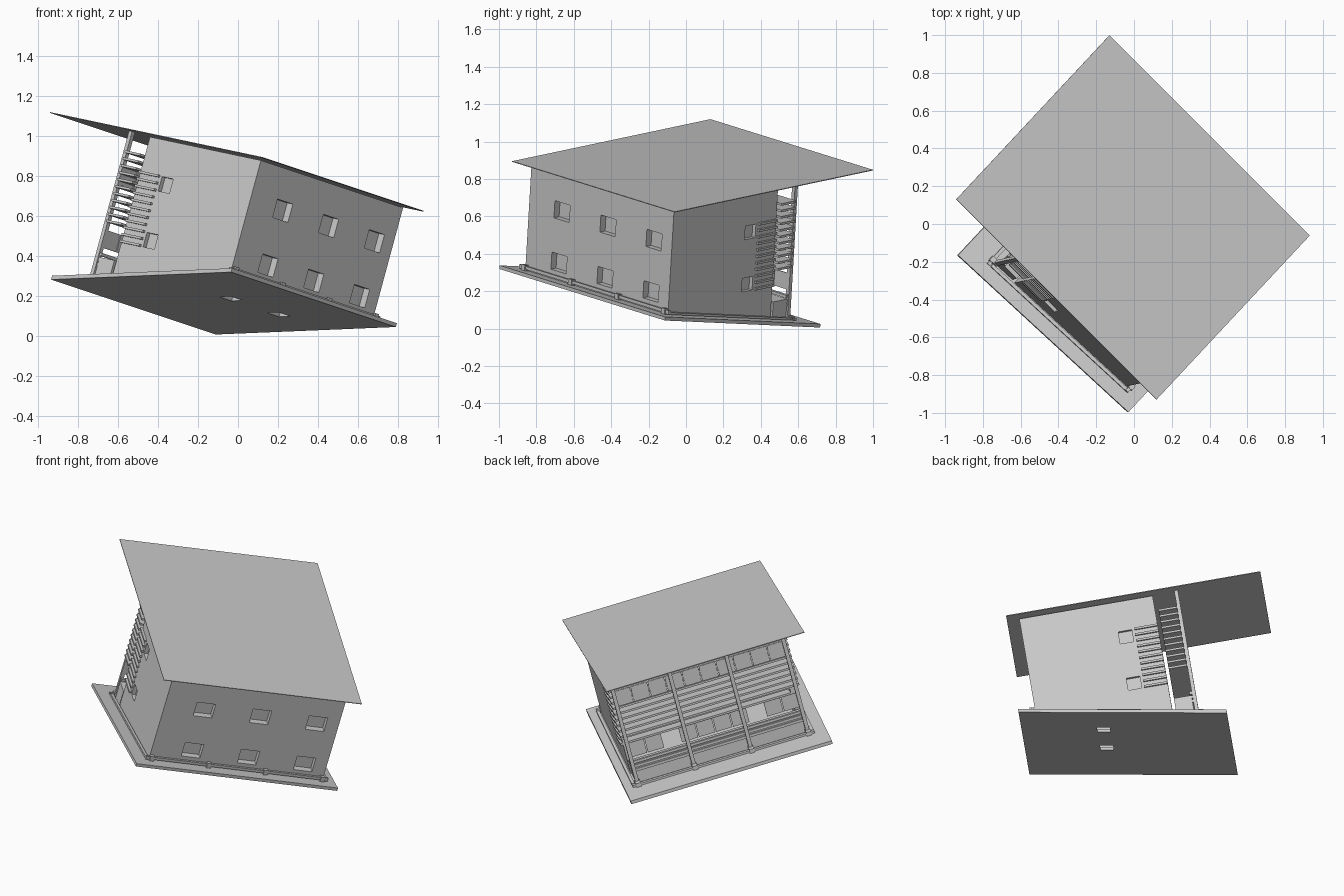
import bpy, bmesh
from mathutils import Vector, Matrix

if "Cube" in bpy.data.objects:
    bpy.data.objects.remove(bpy.data.objects["Cube"])

# Tilted house frame: a = depth, b = width, c = height (0 at the roof)
A = Vector((0.699, -0.699, -0.148)).normalized()
B = Vector((0.666, 0.712, -0.222))
B = (B - A * B.dot(A)).normalized()
C = A.cross(B)
FRAME = Matrix((A, B, C)).transposed().to_4x4()
FRAME.translation = (-0.005, 0.035, 0.8725)

grey = bpy.data.materials.new("plain_grey")
grey.diffuse_color = (0.6, 0.6, 0.6, 1)
grey.use_nodes = True
grey.node_tree.nodes["Principled BSDF"].inputs["Base Color"].default_value = grey.diffuse_color


def ground(a):
    """Height of the sloping slab's upper face."""
    return -0.692 + 0.186 * (a - 0.18)


def make(name, bm, helper=False):
    bmesh.ops.recalc_face_normals(bm, faces=bm.faces)
    me = bpy.data.meshes.new(name)
    bm.to_mesh(me)
    bm.free()
    me.materials.append(grey)
    ob = bpy.data.objects.new(name, me)
    bpy.context.collection.objects.link(ob)
    ob.matrix_world = FRAME
    if helper:
        ob.hide_render = True
        ob.hide_viewport = True
    return ob


def prism(bm, profile, b0, b1):
    """Extrude an (a, c) profile from b0 to b1."""
    lo = [bm.verts.new((a, b0, c)) for a, c in profile]
    hi = [bm.verts.new((a, b1, c)) for a, c in profile]
    bm.faces.new(lo)
    bm.faces.new(hi[::-1])
    n = len(lo)
    for i in range(n):
        j = (i + 1) % n
        bm.faces.new((lo[j], lo[i], hi[i], hi[j]))


def box(bm, a0, a1, b0, b1, c0, c1):
    prism(bm, [(a0, c0), (a1, c0), (a1, c1), (a0, c1)], b0, b1)


def standing(bm, a0, a1, b0, b1, top):
    """Box whose foot follows the slope."""
    prism(bm, [(a0, ground(a0)), (a1, ground(a1)), (a1, top), (a0, top)], b0, b1)


def sloped(bm, a0, a1, b0, b1, low, high):
    """Box lying parallel to the slab."""
    prism(bm, [(a0, ground(a0) + low), (a1, ground(a1) + low),
               (a1, ground(a1) + high), (a0, ground(a0) + high)], b0, b1)


def cut(ob, cutter):
    m = ob.modifiers.new("cut", 'BOOLEAN')
    m.operation = 'DIFFERENCE'
    m.solver = 'EXACT'
    m.object = cutter


# Roof sheet
bm = bmesh.new()
box(bm, -0.758, 0.758, -0.6095, 0.6095, -0.004, 0)
make("roof", bm)

# Sloping ground slab with two floor openings
bm = bmesh.new()
sloped(bm, -0.423, 0.783, -0.632, 0.608, -0.02, 0)
slab = make("ground_slab", bm)
bm = bmesh.new()
for b in (-0.097, 0.26):
    box(bm, 0.27, 0.345, b - 0.045, b + 0.045, -0.9, -0.5)
cut(slab, make("floor_opening_cutter", bm, True))

# Window recess cutters
ROWS = ((-0.265, -0.17), (-0.55, -0.455))
bm = bmesh.new()
for c0, c1 in ROWS:
    for b in (-0.29, 0.055, 0.40):
        box(bm, 0.645, 0.75, b - 0.057, b + 0.057, c0, c1)
front_cutter = make("front_window_cutter", bm, True)
bm = bmesh.new()
for c0, c1 in ((-0.27, -0.195), (-0.56, -0.485)):
    for s in (-1, 1):
        b0, b1 = sorted((s * 0.512, s * 0.6))
        box(bm, 0.045, 0.125, b0, b1, c0, c1)
side_cutter = make("side_window_cutter", bm, True)

# Walls
bm = bmesh.new()
standing(bm, 0.635, 0.685, -0.535, 0.535, -0.012)
cut(make("front_wall", bm), front_cutter)
for side, s in (("left", -1), ("right", 1)):
    bm = bmesh.new()
    b0, b1 = sorted((s * 0.5, s * 0.535))
    standing(bm, -0.11, 0.635, b0, b1, -0.012)
    cut(make(side + "_wall", bm), side_cutter)

# Gallery posts
POSTS = (-0.525, -0.175, 0.175, 0.525)
bm = bmesh.new()
for b in POSTS:
    standing(bm, -0.262, -0.24, b - 0.011, b + 0.011, -0.004)
make("gallery_posts", bm)

# Two banks of long horizontal louvres
for name, a0, a1, top, count in (("outer_louvres", -0.24, -0.13, -0.105, 11),
                                 ("inner_louvres", -0.11, 0.03, -0.19, 11)):
    bm = bmesh.new()
    for i in range(count):
        c = top - i * 0.036
        box(bm, a0, a1, -0.55, 0.55, c - 0.012, c)
    make(name, bm)

# Rows of thin panels along the gallery, two left open below
for name, c0, c1, skip in (("upper_panels", -0.28, -0.185, ()),
                           ("lower_panels", -0.605, -0.515, (2, 7))):
    bm = bmesh.new()
    for i in range(10):
        if i not in skip:
            b = 0.4725 - i * 0.105
            box(bm, -0.246, -0.241, b - 0.05, b + 0.05, c0, c1)
    make(name, bm)

# Low gallery wall with stepped boards
bm = bmesh.new()
standing(bm, -0.235, -0.13, -0.53, 0.53, -0.655)
for c in (-0.69, -0.665, -0.64):
    box(bm, -0.245, -0.225, -0.53, 0.53, c - 0.008, c + 0.008)
make("gallery_parapet", bm)

# Base rail around the foot of the house, with joint blocks
bm = bmesh.new()
sloped(bm, 0.69, 0.708, -0.56, 0.56, 0.008, 0.026)
for s in (-1, 1):
    b0, b1 = sorted((s * 0.542, s * 0.56))
    sloped(bm, -0.26, 0.708, b0, b1, 0.004, 0.016)
sloped(bm, -0.285, -0.267, -0.56, 0.56, 0.004, 0.016)
make("base_rail", bm)
bm = bmesh.new()
for b in POSTS:
    sloped(bm, 0.685, 0.715, b - 0.013, b + 0.013, 0, 0.032)
    sloped(bm, -0.29, -0.24, b - 0.015, b + 0.015, 0, 0.024)
make("rail_joints", bm)
